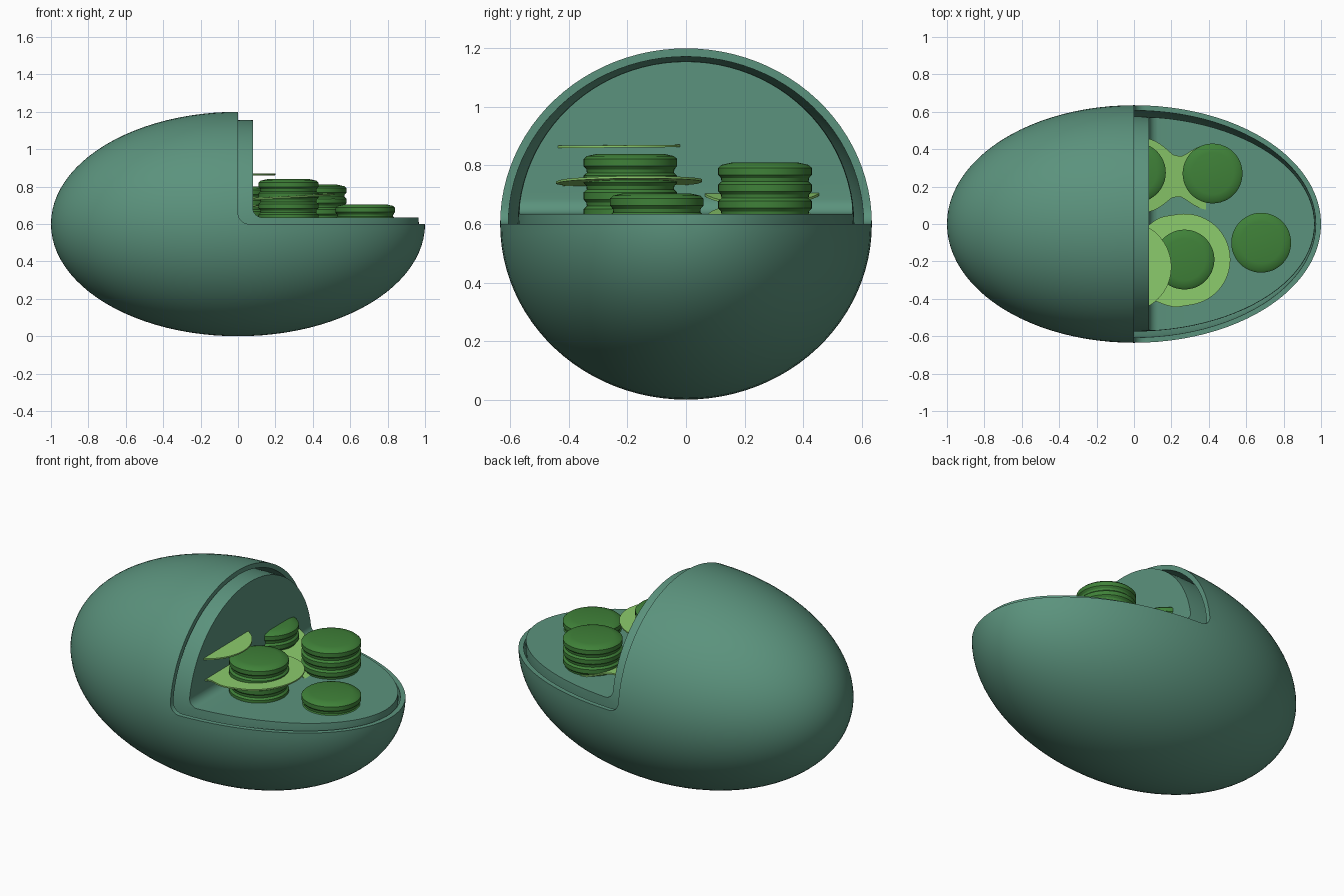
import bpy, bmesh, math
from mathutils import Vector

if "Cube" in bpy.data.objects:
    bpy.data.objects.remove(bpy.data.objects["Cube"])


def material(name, rgb):
    m = bpy.data.materials.new(name)
    m.diffuse_color = (*rgb, 1)
    m.use_nodes = True
    m.node_tree.nodes["Principled BSDF"].inputs["Base Color"].default_value = m.diffuse_color
    return m


TEAL = material("teal membrane", (0.105, 0.29, 0.205))
DARK = material("dark green disc", (0.05, 0.22, 0.04))
LIGHT = material("light green sheet", (0.26, 0.60, 0.15))


def finish(name, bm, mat, angle=35):
    bmesh.ops.recalc_face_normals(bm, faces=bm.faces)
    me = bpy.data.meshes.new(name)
    bm.to_mesh(me)
    bm.free()
    ob = bpy.data.objects.new(name, me)
    bpy.context.collection.objects.link(ob)
    if mat:
        me.materials.append(mat)
    bpy.ops.object.select_all(action='DESELECT')
    ob.select_set(True)
    bpy.context.view_layer.objects.active = ob
    bpy.ops.object.shade_smooth_by_angle(angle=math.radians(angle))
    return ob


def extrude(bm, pts, offset):
    f = bm.faces.new([bm.verts.new(p) for p in pts])
    new = bmesh.ops.extrude_face_region(bm, geom=[f])["geom"]
    bmesh.ops.translate(bm, vec=offset, verts=[v for v in new if isinstance(v, bmesh.types.BMVert)])


# Membranes: hollow ellipsoids with the upper right quarter cut away
def ellipsoid(name, radii, mat=None):
    bm = bmesh.new()
    bmesh.ops.create_uvsphere(bm, u_segments=96, v_segments=48, radius=1)
    for v in bm.verts:
        x, y, z = v.co
        v.co = (z * radii[0], y * radii[1], 0.6 - x * radii[2])
    return finish(name, bm, mat)


def quarter_cutter(name, x0, z0, r):
    pts = [(2, -2, 2), (x0, -2, 2)]
    for i in range(9):
        a = math.pi + i / 8 * math.pi / 2
        pts.append((x0 + r + r * math.cos(a), -2, z0 + r + r * math.sin(a)))
    pts.append((2, -2, z0))
    bm = bmesh.new()
    extrude(bm, pts, (0, 4, 0))
    return finish(name, bm, None)


def membrane(name, radii, wall, x0, z0, fillet):
    shell = ellipsoid(name, radii, TEAL)
    hollow = ellipsoid(name + "_hollow", [r - wall for r in radii])
    cutter = quarter_cutter(name + "_cutter", x0, z0, fillet)
    for tool in (hollow, cutter):
        mod = shell.modifiers.new("cut", 'BOOLEAN')
        mod.operation, mod.solver, mod.object = 'DIFFERENCE', 'EXACT', tool
        bpy.context.view_layer.objects.active = shell
        bpy.ops.object.modifier_apply(modifier=mod.name)
        bpy.data.objects.remove(tool)
    bpy.ops.object.select_all(action='DESELECT')
    shell.select_set(True)
    bpy.context.view_layer.objects.active = shell
    bpy.ops.object.shade_smooth_by_angle(angle=math.radians(35))


membrane("outer_membrane", (1.0, 0.635, 0.6), 0.028, 0.0, 0.6, 0.06)
membrane("inner_membrane", (0.967, 0.575, 0.557), 0.028, 0.08, 0.635, 0.05)


# Stacks of rounded discs
def disc_stack(name, x, y, top, count, r=0.16, pitch=0.057):
    prof = [(0, top), (0.7 * r, top)]
    for i in range(count):
        z = top - i * pitch
        prof += [(0.93 * r, z - 0.008), (r, z - 0.018), (r, z - 0.042),
                 (0.94 * r, z - 0.053)]
    prof.append((0, top - count * pitch))
    bm = bmesh.new()
    vs = [bm.verts.new((p, 0, z)) for p, z in prof]
    es = [bm.edges.new(e) for e in zip(vs, vs[1:])]
    bmesh.ops.spin(bm, geom=vs + es, axis=(0, 0, 1), cent=(0, 0, 0),
                   angle=2 * math.pi, steps=48, use_duplicate=False)
    bmesh.ops.remove_doubles(bm, verts=bm.verts, dist=1e-4)
    bmesh.ops.translate(bm, vec=(x, y, 0), verts=bm.verts)
    finish(name, bm, DARK, 30)


stacks = [(0.27, -0.19, 0.84, 8), (0.68, -0.10, 0.705, 5), (0.42, 0.27, 0.81, 7),
          (0.01, 0.275, 0.80, 7), (-0.11, -0.275, 0.94, 9), (-0.31, 0.155, 0.94, 9),
          (-0.55, -0.22, 0.82, 6)]
for i, s in enumerate(stacks):
    disc_stack(f"disc_stack_{i + 1}", *s)


# Thin sheets: two round lobes joined by a softly waisted neck
def sheet(name, a, ra, b, rb, neck):
    a, b = Vector(a), Vector(b)
    flat = Vector((b.x - a.x, b.y - a.y, 0))
    length = flat.length
    d = flat / length
    side = Vector((-d.y, d.x, 0))
    left, right = [], []
    n = 48
    for i in range(n + 1):
        s = (1 - math.cos(math.pi * i / n)) / 2
        t = -ra + s * (length + ra + rb)
        wa = math.sqrt(max(0, ra * ra - t * t))
        wb = math.sqrt(max(0, rb * rb - (t - length) ** 2))
        w = max(wa, wb)
        if 0 < t < length:
            w = (w ** 4 + neck ** 4) ** 0.25 if w > 0 else neck
            w = min(w, max(ra, rb))
        p = a + d * t
        p.z = a.z + (b.z - a.z) * t / length
        left.append(p + side * w)
        if 0 < i < n:
            right.append(p - side * w)
    bm = bmesh.new()
    extrude(bm, left + right[::-1], (0, 0, 0.008))
    finish(name, bm, LIGHT)


sheet("upper_sheet", (-0.04, -0.23, 0.862), 0.24, (-0.31, 0.155, 0.866), 0.2, 0.1)
sheet("middle_sheet", (0.27, -0.19, 0.742), 0.245, (-0.11, -0.25, 0.72), 0.23, 0.17)
sheet("rear_sheet", (0.42, 0.25, 0.62), 0.17, (0.02, 0.26, 0.71), 0.2, 0.11)
sheet("lower_front_sheet", (0.47, -0.25, 0.6), 0.22, (0.62, 0.0, 0.597), 0.12, 0.12)
sheet("lower_rear_sheet", (0.49, 0.14, 0.594), 0.2, (0.62, -0.02, 0.594), 0.12, 0.12)
sheet("lower_left_sheet", (-0.11, -0.25, 0.6), 0.22, (0.3, -0.22, 0.605), 0.22, 0.14)
